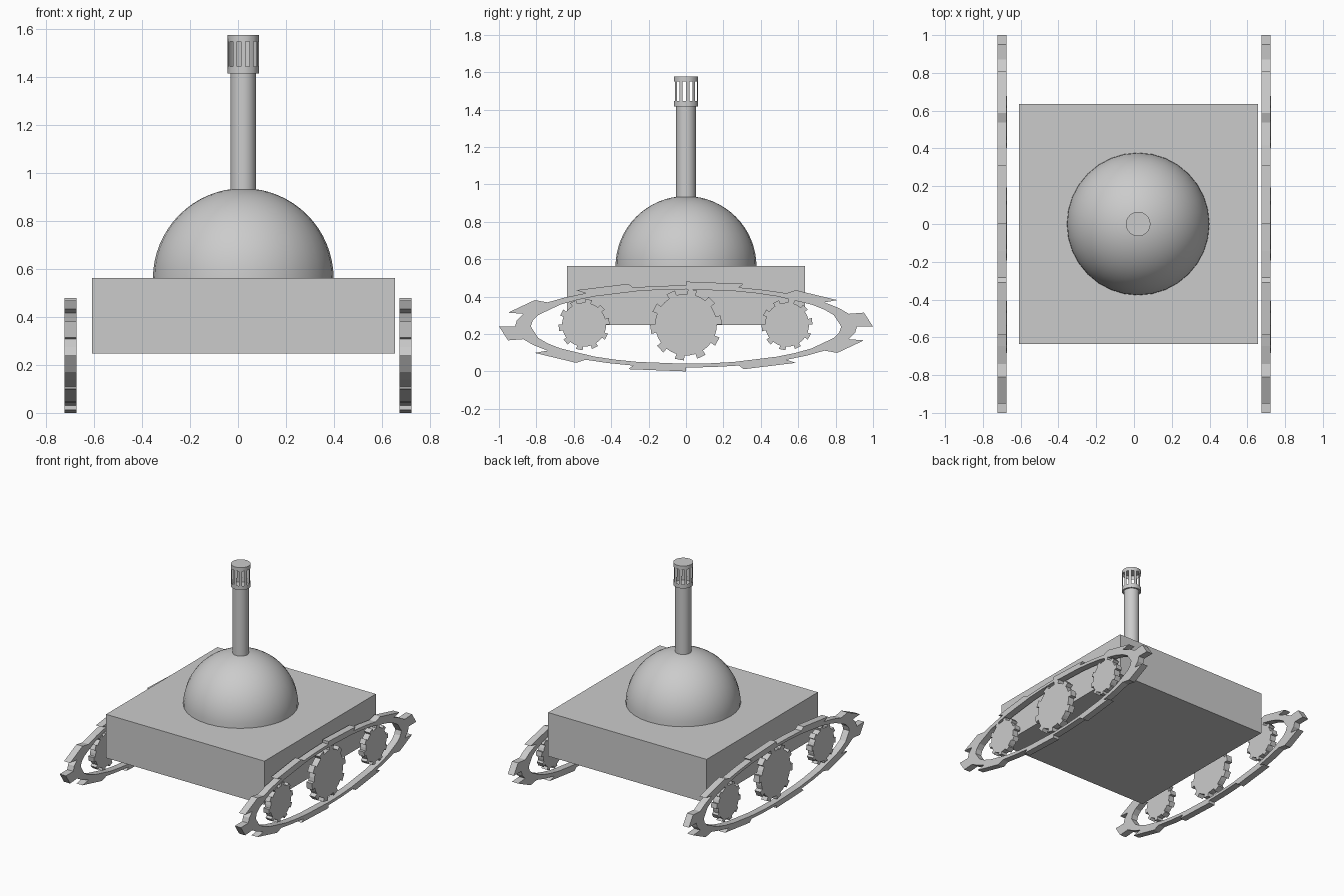
import bpy, bmesh
from math import sin, cos, pi, radians

if "Cube" in bpy.data.objects:
    bpy.data.objects.remove(bpy.data.objects["Cube"])

CX = 0.022  # dome and gun axis


def make(name, bm, smooth=False):
    bmesh.ops.recalc_face_normals(bm, faces=bm.faces)
    me = bpy.data.meshes.new(name)
    bm.to_mesh(me)
    bm.free()
    ob = bpy.data.objects.new(name, me)
    bpy.context.collection.objects.link(ob)
    if smooth:
        bpy.context.view_layer.objects.active = ob
        ob.select_set(True)
        bpy.ops.object.shade_smooth_by_angle(angle=radians(35))
        ob.select_set(False)
    return ob


def lathe(name, profile, n):
    """Revolve an (r, z) profile around the gun axis."""
    bm = bmesh.new()
    vs = [bm.verts.new((CX + r, 0, z)) for r, z in profile]
    es = [bm.edges.new(p) for p in zip(vs, vs[1:])]
    bmesh.ops.spin(bm, geom=vs + es, cent=(CX, 0, 0), axis=(0, 0, 1),
                   angle=2 * pi, steps=n, use_merge=True)
    bmesh.ops.remove_doubles(bm, verts=bm.verts, dist=1e-5)
    return make(name, bm, True)


def gear_outline(tip, root, width, teeth=10):
    pts = []
    for i in range(teeth):
        a = i * 360 / teeth
        b = (i + 1) * 360 / teeth
        for r, d in ((tip, a), (tip, a + width), (root, a + width),
                     (root, (a + width + b) / 2), (root, b)):
            pts.append((r * cos(radians(d)), r * sin(radians(d))))
    return pts


def slab(name, x, thick, outer, inner=None):
    """Extrude a (y, z) outline along x, with an optional matching hole."""
    bm = bmesh.new()
    o = [bm.verts.new((x - thick / 2, y, z)) for y, z in outer]
    if inner:
        h = [bm.verts.new((x - thick / 2, y, z)) for y, z in inner]
        n = len(o)
        for i in range(n):
            j = (i + 1) % n
            bm.faces.new((o[i], o[j], h[j], h[i]))
    else:
        bm.faces.new(o)
    ret = bmesh.ops.extrude_face_region(bm, geom=bm.faces[:], use_keep_orig=True)
    bmesh.ops.translate(bm, vec=(thick, 0, 0),
                        verts=[v for v in ret["geom"] if isinstance(v, bmesh.types.BMVert)])
    return make(name, bm)


# Hull
bm = bmesh.new()
bmesh.ops.create_cube(bm, size=1)
for v in bm.verts:
    v.co = (0.0235 + v.co.x * 1.265, v.co.y * 1.27, 0.405 + v.co.z * 0.315)
make("hull", bm)

# Dome turret
R = 0.377
lathe("dome_turret", [(R * cos(i * pi / 32), 0.56 + R * sin(i * pi / 32)) for i in range(17)], 32)

# Gun barrel
lathe("gun_barrel", [(0.053, 0.9), (0.053, 1.415), (0, 1.415)], 32)

# Slotted muzzle: drop every second wall face in the middle band
N = 11
bm = bmesh.new()
levels = [1.415, 1.445, 1.55, 1.577]
rows = []
for z in levels:
    rows.append([bm.verts.new((CX + 0.065 * cos(-pi / 2 + (k - 0.5) * pi / N),
                               0.065 * sin(-pi / 2 + (k - 0.5) * pi / N), z))
                 for k in range(2 * N)])
for lv in range(3):
    for k in range(2 * N):
        if lv == 1 and k % 2:
            continue
        m = (k + 1) % (2 * N)
        bm.faces.new((rows[lv][k], rows[lv][m], rows[lv + 1][m], rows[lv + 1][k]))
bm.faces.new(rows[0])
bm.faces.new(rows[3])
make("slotted_muzzle", bm, True)

# Oval toothed tracks and road wheels on both sides
track_out = gear_outline(1.0, 0.915, 18)
track_in = gear_outline(0.83, 0.83, 18)
for side, s in (("left", -1), ("right", 1)):
    slab(side + "_track", s * 0.699, 0.049,
         [(y, 0.24 + z * 0.24) for y, z in track_out],
         [(y, 0.24 + z * 0.24) for y, z in track_in])
    for pos, cy, r in (("front", -0.545, 0.137), ("middle", 0, 0.192), ("rear", 0.54, 0.137)):
        slab(f"{side}_{pos}_wheel", s * 0.699 + 0.003, 0.045,
             [(cy + y, 0.25 + z) for y, z in gear_outline(r, r * 0.86, 15)])
